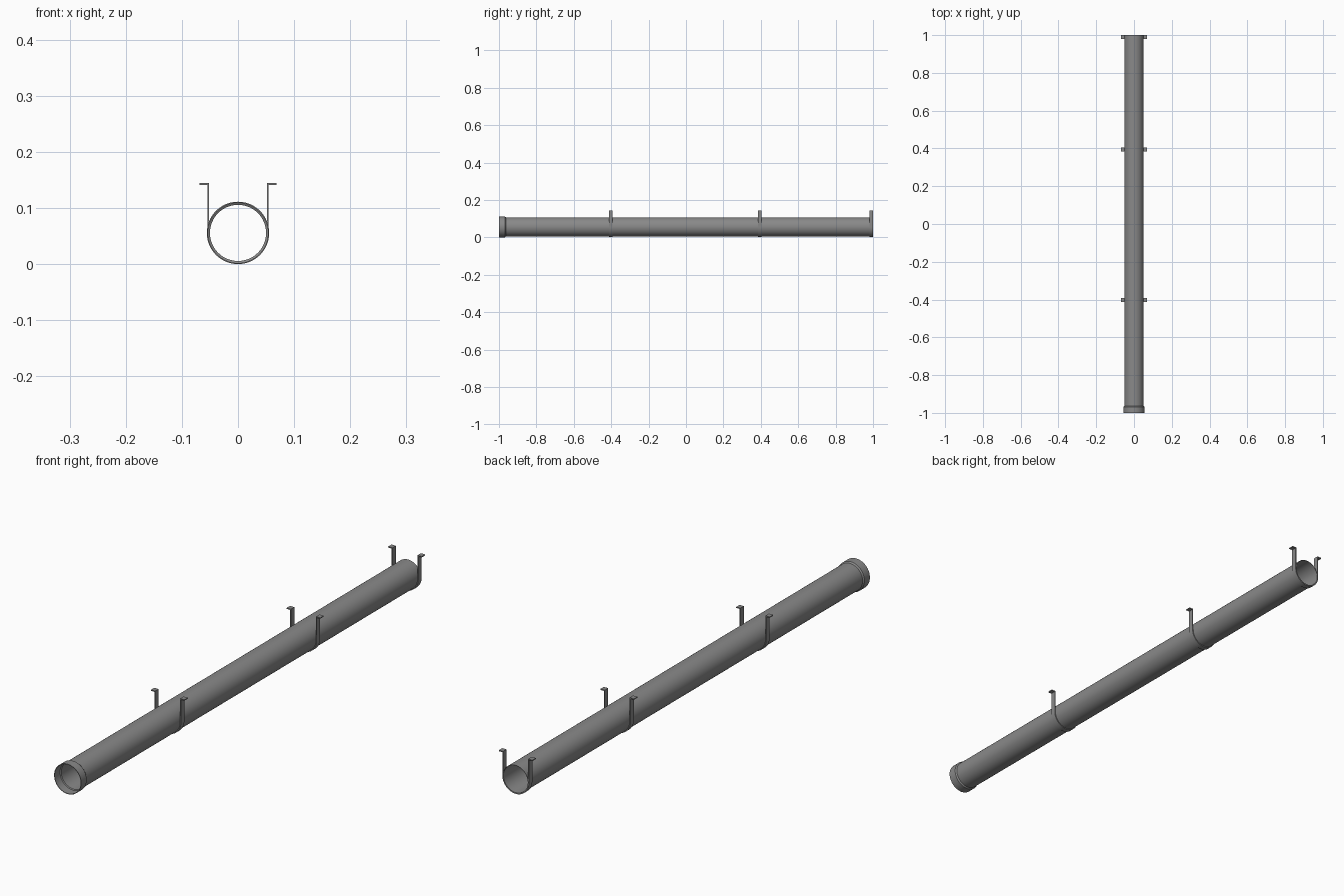
import bpy, bmesh
from math import sin, cos, pi, radians

if "Cube" in bpy.data.objects:
    bpy.data.objects.remove(bpy.data.objects["Cube"])

CZ = 0.0556      # pipe axis height
SEG = 64

# Dark grey metal
metal = bpy.data.materials.new("dark_grey")
metal.diffuse_color = (0.25, 0.25, 0.25, 1)
metal.use_nodes = True
metal.node_tree.nodes["Principled BSDF"].inputs["Base Color"].default_value = metal.diffuse_color


def finish(name, bm):
    bmesh.ops.recalc_face_normals(bm, faces=bm.faces[:])
    me = bpy.data.meshes.new(name)
    bm.to_mesh(me)
    bm.free()
    me.materials.append(metal)
    ob = bpy.data.objects.new(name, me)
    bpy.context.collection.objects.link(ob)
    bpy.ops.object.select_all(action='DESELECT')
    ob.select_set(True)
    bpy.context.view_layer.objects.active = ob
    bpy.ops.object.shade_smooth_by_angle(angle=radians(30))
    return ob


def lathe(name, profile):
    """Revolve a closed (radius, y) profile about the pipe axis."""
    bm = bmesh.new()
    rings = [[bm.verts.new((r * cos(2 * pi * i / SEG), y, CZ + r * sin(2 * pi * i / SEG)))
              for i in range(SEG)] for r, y in profile]
    for a, b in zip(rings, rings[1:] + rings[:1]):
        for i in range(SEG):
            j = (i + 1) % SEG
            bm.faces.new((a[i], a[j], b[j], b[i]))
    return finish(name, bm)


def strap(name, y, width=0.02):
    """U-shaped hanger band with outward-turned mounting feet."""
    ri, ro, top, foot, t = 0.0515, 0.0547, 0.1446, 0.069, 0.0036
    arc = [pi + pi * i / 32 for i in range(33)]
    outer = [(-foot, top - t), (-ro, top - t)]
    outer += [(ro * cos(a), CZ + ro * sin(a)) for a in arc]
    outer += [(ro, top - t), (foot, top - t)]
    inner = [(-foot, top), (-ri, top)]
    inner += [(ri * cos(a), CZ + ri * sin(a)) for a in arc]
    inner += [(ri, top), (foot, top)]
    bm = bmesh.new()
    sections = [[bm.verts.new((p[0], y + s * width / 2, p[1])) for p, s in
                 ((o, -1), (o, 1), (i, 1), (i, -1))] for o, i in zip(outer, inner)]
    for a, b in zip(sections, sections[1:]):
        for k in range(4):
            m = (k + 1) % 4
            bm.faces.new((a[k], a[m], b[m], b[k]))
    bm.faces.new(sections[0])
    bm.faces.new(sections[-1])
    return finish(name, bm)


# Hollow pipe with a stepped socket at the front end
lathe("pipe", [(0.0556, -1.0), (0.0556, -0.968), (0.0515, -0.963), (0.0515, 1.0),
               (0.0500, 1.0), (0.0500, -0.966), (0.0535, -0.968), (0.0535, -1.0)])

# Three hanger straps
for n, y in enumerate((-0.403, 0.394, 0.99), 1):
    strap(f"hanger_strap_{n}", y)
